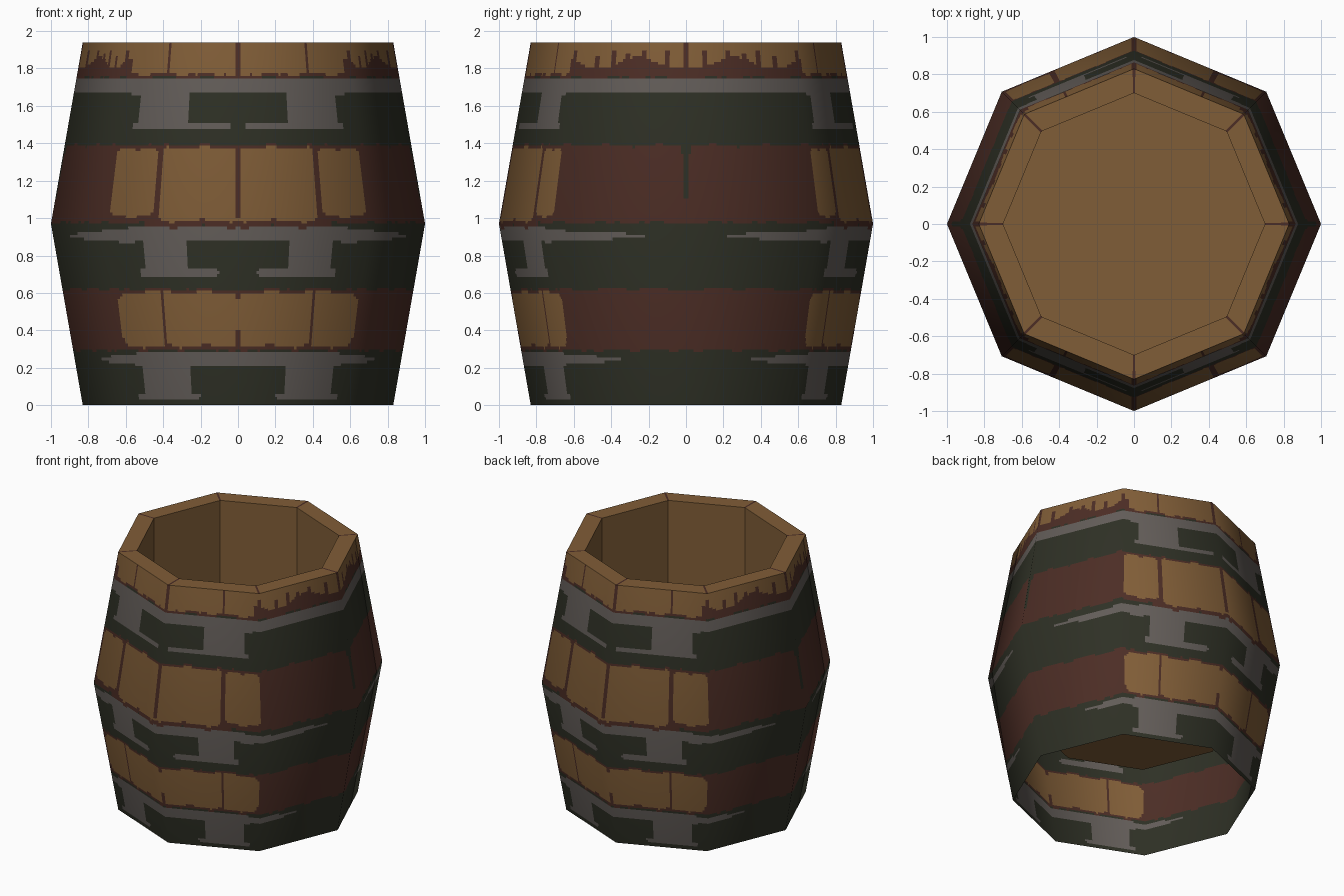
import bpy, bmesh, math
from mathutils import Vector

if "Cube" in bpy.data.objects:
    bpy.data.objects.remove(bpy.data.objects["Cube"])

H, R_MID, R_END, R_IN, Z_FLOOR = 1.94, 1.0, 0.83, 0.70, 0.60
COLS, ROWS = 48, 130          # paint cells per stave face, and up the height


def material(name, rgb):
    m = bpy.data.materials.new(name)
    m.diffuse_color = [(c / 255 / 12.92 if c < 10 else ((c / 255 + .055) / 1.055) ** 2.4) for c in rgb] + [1]
    m.use_nodes = True
    m.node_tree.nodes["Principled BSDF"].inputs["Base Color"].default_value = m.diffuse_color
    return m


MATS = [material("golden wood", (128, 93, 55)), material("red brown wood", (76, 45, 37)),
        material("dark green iron", (46, 48, 37)), material("worn grey iron", (98, 92, 88))]
GOLD, BROWN, DARK, GREY = range(4)


def corner(k, r, z):
    a = k * math.pi / 4
    return Vector((r * math.cos(a), r * math.sin(a), z))


def finish(bm, name):
    me = bpy.data.meshes.new(name)
    bm.to_mesh(me)
    bm.free()
    for m in MATS:
        me.materials.append(m)
    ob = bpy.data.objects.new(name, me)
    bpy.context.collection.objects.link(ob)
    return ob


def box(s, z, s0, s1, z0, z1, r=0.03):
    """Inside a rounded rectangle (s runs across a face, about 0.7 wide)."""
    dx = max((s0 - s) * .7, (s - s1) * .7) + r
    dz = max(z0 - z, z - z1) + r
    return math.hypot(max(dx, 0), max(dz, 0)) <= r


def wing(s, z, s0, s1, zc, h):
    """Tapering worn streak running sideways from s0 to a point at s1."""
    return s0 <= s <= s1 and abs(z - zc) < h * (1 - (s - s0) / (s1 - s0)) ** .6


def paint(s, z):
    """Colour rule: s = 0 at the front/back edge, 1 at the diagonal, 2 at the side edge."""
    wob = .006 * math.sin(s * 17) + .004 * math.sin(s * 41)
    zw = z + wob
    if zw < .295:                                             # bottom hoop
        if (box(s, z, -1, .88, .215, .285) or box(s, z, .41, .83, .04, .25)
                or box(s, z, .34, .90, .035, .065, .012) or wing(s, z, .85, 1.45, .245, .03)):
            return GREY
        return DARK
    if zw < .62:                                              # lower staves
        gap = (abs(s - .61) < .013 or (s < .015 and not .41 < z < .57))
        return GOLD if box(s, zw, -1, .97, .315, .603, .05) and not gap else BROWN
    if zw < .975:                                             # middle hoop
        if s < .7 and zw > .953:
            return BROWN
        if (box(s, z, -1, .85, .88, .96) or box(s, z, .40, .72, .70, .92)
                or box(s, z, .15, .78, .69, .725, .015) or wing(s, z, .8, 1.7, .905, .035)):
            return GREY
        return DARK
    if zw < 1.39:                                             # middle staves
        if s > 2 - .035 * (z - .98) / .41:
            return DARK
        plank = box(s, zw, -1, .60, .985, 1.375, .02) or box(s, zw, .64, .98, 1.01, 1.372, .04)
        return GOLD if plank and not (s < .015 and z > 1.0) else BROWN
    if zw < 1.752:                                            # upper hoop
        if (box(s, z, -1, 3, 1.675, 1.742, .01) or box(s, z, .41, .84, 1.48, 1.73)
                or box(s, z, .06, .88, 1.477, 1.503, .012) or box(s, z, .8, .93, 1.65, 1.7)):
            return GREY
        return DARK
    if s < .94:                                               # top staves
        gap = abs(s - .62) < .013 or s < .012
        return GOLD if zw > 1.77 and not gap else BROWN
    drip = 1.83 + .03 * math.sin(s * 9)                       # ragged brown stain on the sides
    for c, top in ((1.0, 1.89), (1.2, 1.86), (1.36, 1.89), (1.47, 1.88), (1.62, 1.90), (1.83, 1.89), (2.0, 1.95)):
        if abs(s - c) < .022:
            drip = max(drip, top)
    return GOLD if z > drip else BROWN


# Outer shell: eight bulging faces, coloured cell by cell
bm = bmesh.new()
N = 8 * COLS
grid, normals = [], []
for j in range(ROWS + 1):
    z = H * j / ROWS
    d = z / (H / 2) - 1
    r = R_MID - (R_MID - R_END) * abs(d)
    row = []
    for i in range(N):
        k, f = i // COLS, (i % COLS) / COLS
        row.append(bm.verts.new(corner(k, r, z).lerp(corner(k + 1, r, z), f)))
        n = corner(k, 1, 0).lerp(corner(k + 1, 1, 0), f)
        n.z = .175 * d
        normals.append(n.normalized())
    grid.append(row)
for j in range(ROWS):
    for i in range(N):
        n = (i + 1) % N
        face = bm.faces.new((grid[j][i], grid[j][n], grid[j + 1][n], grid[j + 1][i]))
        face.smooth = True
        f = (i % COLS + .5) / COLS
        s = (2 - f, 1 - f, f, 1 + f)[(i // COLS) % 4]
        face.material_index = paint(s, H * (j + .5) / ROWS)
shell = finish(bm, "barrel_shell")
shell.data.normals_split_custom_set_from_vertices(normals)   # rounded shading round the octagon

# Rim: flat ring with a thin dark joint at every corner
bm = bmesh.new()
for k in range(8):
    cuts = (0, .012, .988, 1)
    for a, b in zip(cuts, cuts[1:]):
        pts = [corner(k, r, H).lerp(corner(k + 1, r, H), f)
               for r, f in ((R_IN, a), (R_END, a), (R_END, b), (R_IN, b))]
        face = bm.faces.new([bm.verts.new(p) for p in pts])
        face.material_index = GOLD if b - a > .5 else BROWN
bmesh.ops.remove_doubles(bm, verts=bm.verts, dist=1e-5)
finish(bm, "barrel_rim")

# Inner lining: straight octagonal wall and a raised floor
bm = bmesh.new()
low = [bm.verts.new(corner(k, R_IN, Z_FLOOR)) for k in range(8)]
top = [bm.verts.new(corner(k, R_IN, H)) for k in range(8)]
for k in range(8):
    n = (k + 1) % 8
    bm.faces.new((low[n], low[k], top[k], top[n]))
bm.faces.new(low)
finish(bm, "inner_lining")
